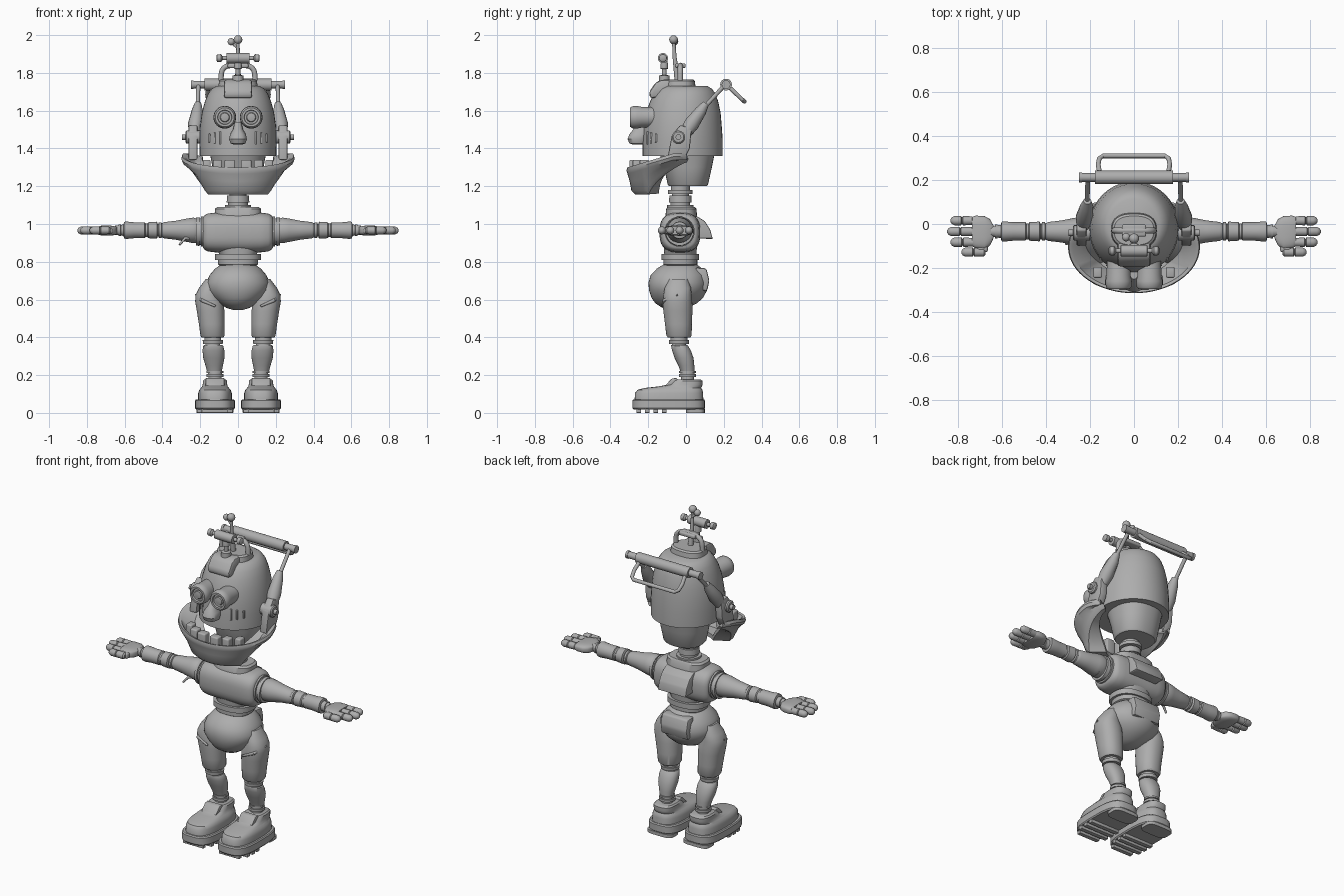
import bpy, bmesh, math
from mathutils import Vector

grey = bpy.data.materials.new("plain grey")
grey.diffuse_color = (0.42, 0.42, 0.42, 1)


def finish(name, bm, mirror=False, angle=35):
    bmesh.ops.recalc_face_normals(bm, faces=bm.faces)
    me = bpy.data.meshes.new(name)
    bm.to_mesh(me)
    bm.free()
    me.materials.append(grey)
    for p in me.polygons:
        p.use_smooth = True
    me.set_sharp_from_angle(angle=math.radians(angle))
    ob = bpy.data.objects.new(name, me)
    bpy.context.collection.objects.link(ob)
    if mirror:
        ob.modifiers.new("mirror", 'MIRROR')
    return ob


def skin(bm, rings, closed=False):
    """Join rings of points into a skin, capped or joined end to end."""
    vs = [[bm.verts.new(p) for p in r] for r in rings]
    n = len(vs[0])
    pairs = list(zip(vs, vs[1:])) + ([(vs[-1], vs[0])] if closed else [])
    for a, b in pairs:
        for i in range(n):
            j = (i + 1) % n
            bm.faces.new((a[i], a[j], b[j], b[i]))
    if not closed:
        bm.faces.new(vs[0][::-1])
        bm.faces.new(vs[-1])


def loft(name, axis, rings, n=2, mirror=False, seg=40):
    """Rings (pos, cu, cv, ru, rv) of superellipses stacked along an axis."""
    bm = bmesh.new()
    out = []
    for p, cu, cv, ru, rv in rings:
        ring = []
        for k in range(seg):
            t = 2 * math.pi * k / seg
            c, s = math.cos(t), math.sin(t)
            u = cu + ru * math.copysign(abs(c) ** (2 / n), c)
            v = cv + rv * math.copysign(abs(s) ** (2 / n), s)
            ring.append({'x': (p, u, v), 'y': (u, p, v), 'z': (u, v, p)}[axis])
        out.append(ring)
    skin(bm, out)
    return finish(name, bm, mirror)


def turned(name, axis, cu, cv, prof, mirror=False, seg=32):
    """Round part: profile of (pos, radius) about a centre line."""
    return loft(name, axis, [(p, cu, cv, r, r) for p, r in prof], 2, mirror, seg)


def tube(name, pts, radii, mirror=False, closed=False, seg=14):
    pts = [Vector(p) for p in pts]
    bm = bmesh.new()
    rings = []
    for i, p in enumerate(pts):
        d = (pts[min(i + 1, len(pts) - 1)] - pts[max(i - 1, 0)]).normalized()
        side = d.cross(Vector((0, 1, 0.3)))
        side.normalize()
        up = d.cross(side)
        r = radii if isinstance(radii, (int, float)) else radii[i]
        rings.append([p + r * (side * math.cos(2 * math.pi * k / seg) + up * math.sin(2 * math.pi * k / seg))
                      for k in range(seg)])
    skin(bm, rings, closed)
    return finish(name, bm, mirror)


def box(name, c, size, bevel=0.01, mirror=False):
    bm = bmesh.new()
    bmesh.ops.create_cube(bm, size=1)
    for v in bm.verts:
        v.co = Vector(c) + Vector(a * b for a, b in zip(v.co, size))
    bmesh.ops.bevel(bm, geom=bm.edges[:], offset=bevel, segments=3, profile=0.5, affect='EDGES')
    return finish(name, bm, mirror)


def ball(name, c, r, mirror=False):
    bm = bmesh.new()
    bmesh.ops.create_uvsphere(bm, u_segments=24, v_segments=14, radius=r)
    bmesh.ops.translate(bm, vec=c, verts=bm.verts)
    return finish(name, bm, mirror)


def plate(name, yz, x0, x1, bevel=0.006, mirror=False):
    """Side profile (y, z) extruded across x."""
    bm = bmesh.new()
    skin(bm, [[(x, y, z) for y, z in yz] for x in (x0, x1)])
    bmesh.ops.bevel(bm, geom=bm.edges[:], offset=bevel, segments=2, profile=0.5, affect='EDGES')
    return finish(name, bm, mirror)


# shoes: tread bars, sole, upper
FX = 0.122
loft("sole", 'z', [(.018, FX, -.092, .1, .185), (.025, FX, -.092, .105, .192),
                   (.065, FX, -.092, .105, .192), (.072, FX, -.092, .1, .187)], 3.2, True)
for i, (y, w) in enumerate([(-.25, .07), (-.205, .095), (-.16, .098), (-.115, .098)]):
    box(f"tread_bar_{i}", (FX, y, .012), (w * 2, .026, .024), .003, True)
loft("heel_block", 'z', [(0, FX, .05, .085, .05), (.02, FX, .05, .085, .05)], 4, True)
loft("shoe_upper", 'z', [(.07, FX, -.09, .09, .182), (.105, FX, -.09, .089, .18), (.122, FX, -.085, .083, .172),
                         (.132, FX, -.07, .074, .15), (.14, FX, -.03, .068, .115), (.15, FX, -.005, .065, .092),
                         (.17, FX, .005, .063, .082), (.178, FX, .005, .055, .07)], 2.8, True)
plate("shoe_tongue", [(-.12, .135), (-.075, .182), (-.05, .185), (-.03, .15)], FX - .05, FX + .05, .005, True)

# legs
turned("ankle", 'z', FX, .008, [(.16, .035), (.19, .035), (.19, .046), (.205, .046), (.205, .038),
                                (.212, .038), (.212, .044), (.222, .044), (.222, .03)], True)
loft("shin", 'z', [(.215, .125, .008, .038, .036), (.25, .126, .002, .046, .042), (.29, .128, -.01, .056, .05),
                   (.33, .13, -.024, .058, .05), (.355, .131, -.034, .053, .045), (.36, .131, -.036, .048, .042)],
     2.2, True)
turned("knee", 'z', .133, -.037, [(.355, .038), (.366, .038), (.366, .052), (.385, .054),
                                  (.385, .044), (.42, .044)], True)
loft("thigh", 'z', [(.4, .135, -.037, .058, .06), (.41, .135, -.037, .064, .067), (.47, .139, -.04, .068, .071),
                    (.54, .145, -.043, .073, .077), (.59, .152, -.045, .075, .078), (.625, .158, -.045, .066, .074),
                    (.66, .152, -.043, .055, .07), (.71, .14, -.04, .03, .05)], 2.2, True)
tube("thigh_rim", [(.225, -.045, .625), (.19, -.118, .595), (.12, -.125, .565)], [.004, .009, .006], True)

# pelvis and rear plate
loft("pelvis", 'z', [(.545, 0, -.06, .025, .03), (.555, 0, -.058, .06, .065), (.58, 0, -.052, .1, .11),
                     (.61, 0, -.046, .135, .137), (.65, 0, -.042, .165, .154), (.69, 0, -.042, .168, .157),
                     (.73, 0, -.04, .15, .147), (.765, 0, -.035, .12, .118), (.785, 0, -.03, .09, .09),
                     (.79, 0, -.03, .075, .075)], 2.1)
plate("rear_plate", [(.06, .65), (.112, .645), (.124, .70), (.108, .765), (.05, .77)], -.09, .09, .01)

# waist rings and torso
loft("waist", 'z', [(.775, 0, -.03, .09, .08), (.785, 0, -.03, .105, .09), (.81, 0, -.03, .107, .09),
                    (.81, 0, -.03, .122, .1), (.842, 0, -.03, .122, .1), (.842, 0, -.03, .1, .085),
                    (.9, 0, -.03, .13, .09)], 2.4)
half = [(.05, .108, .107), (.12, .107, .105), (.16, .101, .1), (.178, .092, .09), (.185, .08, .08)]
loft("torso", 'x', [(-p, -.032, .955, a, b) for p, a, b in half[::-1]] +
     [(p, -.032, .955, a, b) for p, a, b in half], 2.7)
loft("collar", 'z', [(1.03, 0, -.025, .125, .085), (1.08, 0, -.025, .122, .08), (1.09, 0, -.025, .11, .072)], 3)
plate("back_panel", [(.0, 1.045), (.06, 1.04), (.1, 1.015), (.128, .97), (.142, .92), (.05, .925), (.0, .93)],
      -.095, .095, .006)

# arms
AY, AZ = -.034, .967
turned("shoulder", 'x', AY, .96, [(.17, .08), (.195, .08), (.195, .07), (.205, .07), (.205, .076), (.222, .074),
                                  (.222, .06), (.25, .06)], True)
turned("upper_arm", 'x', AY, AZ, [(.22, .062), (.235, .067), (.27, .062), (.33, .05), (.39, .043), (.4, .038),
                                  (.405, .034), (.425, .034)], True)
turned("elbow_ring", 'x', AY, AZ, [(.402, .036), (.406, .042), (.418, .042), (.422, .036)], True)
turned("forearm", 'x', AY, AZ, [(.425, .036), (.43, .045), (.475, .042), (.48, .036), (.49, .036), (.494, .042),
                                (.55, .042), (.59, .046), (.603, .044), (.606, .03), (.65, .024)], True)
turned("wrist_ring", 'x', AY, AZ, [(.618, .02), (.621, .031), (.632, .031), (.635, .02)], True)
tube("arm_lever", [(-.2, -.06, .93), (-.28, -.08, .925), (-.31, -.09, .89)], [.008, .008, .006])

# hands
loft("palm", 'x', [(.64, -.036, .965, .03, .018), (.655, -.038, .965, .06, .024), (.68, -.04, .965, .076, .027),
                   (.72, -.036, .965, .074, .027), (.738, -.034, .965, .066, .022)], 3, True)
for i, (y, x0, x1) in enumerate([(.015, .73, .835), (-.034, .73, .85), (-.083, .725, .835), (-.128, .675, .785)]):
    m = (x0 + x1) / 2
    turned(f"finger_{i}", 'x', y, .966, [(x0, .012), (x0 + .008, .02), (m - .004, .021), (m, .014), (m + .004, .021),
                                         (x1 - .018, .021), (x1 - .006, .015), (x1, .006)], True, 16)
box("thumb_root", (.69, -.108, .964), (.05, .04, .035), .01, True)

# neck
turned("neck", 'z', 0, -.03, [(1.08, .07), (1.1, .07), (1.1, .052), (1.115, .052), (1.115, .06), (1.15, .058),
                              (1.15, .045), (1.16, .045), (1.16, .065), (1.18, .065), (1.18, .05), (1.22, .05)])

# head
loft("lower_skull", 'z', [(1.2, 0, .01, .112, .1), (1.21, 0, .01, .12, .107), (1.3, 0, .01, .135, .127),
                          (1.38, 0, .005, .15, .148)], 2.3)
loft("head_shell", 'z', [(1.36, 0, -.018, .203, .212), (1.45, 0, -.018, .205, .212), (1.52, 0, -.017, .201, .206),
                         (1.59, 0, -.014, .191, .197), (1.65, 0, -.01, .175, .18), (1.69, 0, -.006, .158, .162),
                         (1.715, 0, -.005, .14, .143), (1.73, 0, -.005, .115, .12)])
loft("head_cap", 'z', [(1.72, 0, -.03, .105, .082), (1.758, 0, -.03, .1, .076), (1.766, 0, -.03, .09, .066)], 2.6)
plate("forehead_block", [(-.05, 1.68), (-.19, 1.665), (-.195, 1.7), (-.16, 1.75), (-.13, 1.764), (-.05, 1.764)],
      -.075, .075, .014)
tube("cap_handle", [(.09 * math.copysign(abs(math.cos(t)) ** .5, math.cos(t)), -.03, 1.76 + .08 * math.sin(t) ** .6)
                    for t in [math.pi * k / 16 for k in range(17)]], .014)
box("handle_grip", (0, -.03, 1.838), (.11, .055, .024), .008)

# goggle eyes with sunk lenses
turned("eye", 'y', .07, 1.565, [(-.13, .052), (-.235, .055), (-.26, .06), (-.285, .058), (-.296, .05),
                                (-.296, .038), (-.284, .036), (-.284, .026), (-.29, .022), (-.292, .01)], True)
# nose
loft("nose", 'z', [(1.42, 0, -.25, .02, .03), (1.427, 0, -.255, .04, .045), (1.45, 0, -.257, .047, .052),
                   (1.475, 0, -.25, .042, .05), (1.5, 0, -.238, .026, .042), (1.54, 0, -.22, .018, .03)], 2.4)
# cheek ribs
for i in range(3):
    box(f"cheek_rib_{i}", (.095 + .028 * i, -.018 - .208 * math.sqrt(1 - ((.095 + .028 * i) / .205) ** 2), 1.455),
        (.01, .012, .07 - .012 * i), .003, True)

# jaw: sections swept round the chin
bm = bmesh.new()
secs = []
N = 44
for k in range(N + 1):
    a = math.radians(-122 + 244 * k / N)
    s, c = math.sin(a), math.cos(a)
    back = min(1, max(0, (.55 - c) / 1.05))
    top, bot = 1.295 + .075 * min(1, (1 - c) / 1.2), 1.157 + .17 * back ** .7
    pt = lambda f, z, g=0: (.3 * s * f, -.105 - .21 * c * f + g * c, z)
    mid = (top + bot) / 2
    lo = .68 + .2 * back
    secs.append([pt(.93, top), pt(.985, top + .004), pt(1, top - .012), pt(.975, top - .03),
                 pt((.85 + lo) / 2 + .06, mid, -.02), pt(lo + .03, bot + .02, -.035), pt(lo - .04, bot, -.03),
                 pt(lo - .35 + .2 * back, bot + .004), pt(lo - .35 + .2 * back, bot + .03), pt(lo - .06, bot + .035)])
skin(bm, secs)
finish("jaw", bm)
# lower teeth
for i, (x, y) in enumerate([(.043, -.275), (.108, -.257), (.165, -.22)]):
    box(f"tooth_{i}", (x, y, 1.295), (.056 - .008 * i, .05, .09), .008, True)

# jaw hinges
plate("hinge_plate", [(-.1, 1.34), (-.075, 1.47), (-.03, 1.525), (.03, 1.505), (.02, 1.4), (-.01, 1.34)],
      .215, .262, .008, True)
turned("hinge_bolt", 'x', -.04, 1.46, [(.2, .035), (.272, .035), (.278, .028), (.278, .015), (.297, .015)], True, 16)

# roll-bar arms, bar and loop
tube("arm_socket", [(.232, -.01, 1.47), (.225, .03, 1.53), (.215, .08, 1.6), (.212, .105, 1.638)],
     [.03, .04, .03, .018], True)
tube("arm_rod", [(.214, .09, 1.61), (.21, .2, 1.73)], .011, True)
turned("top_bar", 'x', .212, 1.738, [(-.25, .02), (-.178, .02), (-.178, .031), (.178, .031), (.178, .02), (.25, .02)])
turned("bar_collar", 'x', .212, 1.738, [(.236, .023), (.25, .023)], True)
tube("bar_loop", [(.155, .225, 1.728), (.163, .27, 1.685), (.158, .298, 1.658), (.14, .31, 1.648),
                  (-.14, .31, 1.648), (-.158, .298, 1.658), (-.163, .27, 1.685), (-.155, .225, 1.728)], .011)

# valve and antenna on top
turned("valve_body", 'x', -.122, 1.878, [(-.115, .012), (-.11, .02), (-.09, .021), (-.082, .011), (-.062, .011),
                                         (-.06, .027), (.06, .027), (.062, .011), (.082, .011), (.09, .021),
                                         (.11, .02), (.115, .012)])
turned("valve_stem", 'z', 0, -.115, [(1.74, .03), (1.785, .028), (1.79, .012), (1.82, .012), (1.822, .02),
                                     (1.845, .02), (1.87, .014)])
tube("antenna", [(0, -.045, 1.76), (0, -.06, 1.88), (0, -.066, 1.97)], [.016, .011, .008])
ball("antenna_knob", (0, -.066, 1.976), .023)
ball("antenna_side_knob", (-.036, -.06, 1.965), .019)
tube("antenna_branch", [(0, -.06, 1.93), (-.036, -.06, 1.965)], .008)
